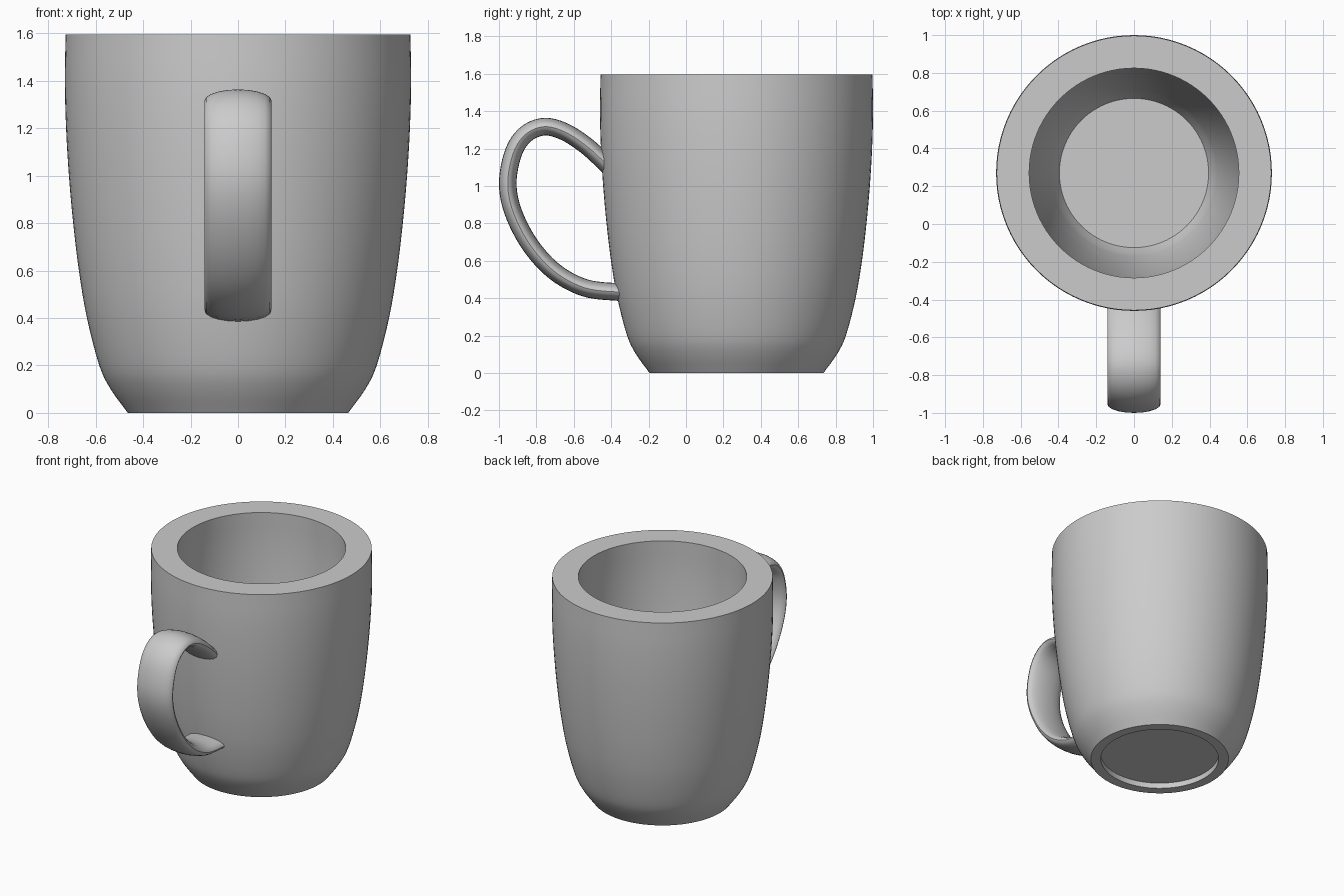
import bpy, bmesh, math
from mathutils import Vector

cube = bpy.data.objects.get("Cube")
if cube:
    bpy.data.objects.remove(cube, do_unlink=True)

CENTRE_Y = 0.27
HEIGHT = 1.595
WALL = 0.172

grey = bpy.data.materials.new("ceramic_grey")
grey.use_nodes = True
colour = (0.6, 0.6, 0.6, 1)
grey.diffuse_color = colour
grey.node_tree.nodes["Principled BSDF"].inputs["Base Color"].default_value = colour


def smooth_path(points, steps=4):
    """Catmull-Rom curve through 2D points."""
    p = [Vector(q) for q in points]
    p = [2 * p[0] - p[1]] + p + [2 * p[-1] - p[-2]]
    out = []
    for a, b, c, d in zip(p, p[1:], p[2:], p[3:]):
        for i in range(steps):
            t = i / steps
            out.append(0.5 * (2 * b + (c - a) * t + (2 * a - 5 * b + 4 * c - d) * t * t
                              + (3 * b - a - 3 * c + d) * t ** 3))
    return out + [p[-2]]


def finish(obj):
    obj.data.materials.clear()
    obj.data.materials.append(grey)
    bpy.ops.object.select_all(action='DESELECT')
    obj.select_set(True)
    bpy.context.view_layer.objects.active = obj
    bpy.ops.object.shade_smooth_by_angle(angle=math.radians(35))


def lathe(name, profile, segments=96):
    bm = bmesh.new()
    verts = [bm.verts.new((r, 0, z)) for r, z in profile]
    edges = [bm.edges.new(pair) for pair in zip(verts, verts[1:])]
    bmesh.ops.spin(bm, geom=verts + edges, cent=(0, 0, 0), axis=(0, 0, 1),
                   angle=math.tau, steps=segments)
    bmesh.ops.remove_doubles(bm, verts=bm.verts, dist=0.0001)
    bmesh.ops.recalc_face_normals(bm, faces=bm.faces)
    mesh = bpy.data.meshes.new(name)
    bm.to_mesh(mesh)
    bm.free()
    obj = bpy.data.objects.new(name, mesh)
    bpy.context.collection.objects.link(obj)
    obj.location.y = CENTRE_Y
    finish(obj)


# Cup: recessed foot, curved outer wall, flat rim, hollow inside
outer = smooth_path([(0.465, 0), (0.537, 0.1), (0.585, 0.2), (0.637, 0.4), (0.671, 0.6),
                     (0.695, 0.8), (0.713, 1.0), (0.725, 1.2), (0.73, 1.4), (0.727, HEIGHT)])
inner = [(p.x - WALL, p.y) for p in reversed(outer) if p.y > 0.24]
foot = [(0, 0.04), (0.397, 0.04), (0.397, 0)]
lathe("cup", foot + [tuple(p) for p in outer] + inner + [(0.395, 0.18), (0, 0.18)])

# Handle: round tube in the side plane, widened to an oval section
path = [(-0.36, 1.05), (-0.45, 1.14), (-0.54, 1.22), (-0.65, 1.29), (-0.757, 1.317),
        (-0.855, 1.278), (-0.922, 1.18), (-0.953, 1.015), (-0.922, 0.855), (-0.83, 0.68),
        (-0.7, 0.54), (-0.54, 0.455), (-0.365, 0.433), (-0.29, 0.433)]
TUBE = 0.047
curve = bpy.data.curves.new("handle", 'CURVE')
curve.dimensions = '3D'
curve.bevel_depth = TUBE
curve.bevel_resolution = 8
curve.use_fill_caps = True
points = smooth_path(path, 6)
spline = curve.splines.new('POLY')
spline.points.add(len(points) - 1)
for point, (y, z) in zip(spline.points, points):
    point.co = (0, y, z, 1)
handle = bpy.data.objects.new("handle", curve)
bpy.context.collection.objects.link(handle)
handle.scale.x = 0.141 / TUBE
bpy.ops.object.select_all(action='DESELECT')
handle.select_set(True)
bpy.context.view_layer.objects.active = handle
bpy.ops.object.convert(target='MESH')
bpy.ops.object.transform_apply(location=False, rotation=False, scale=True)
finish(bpy.context.object)
